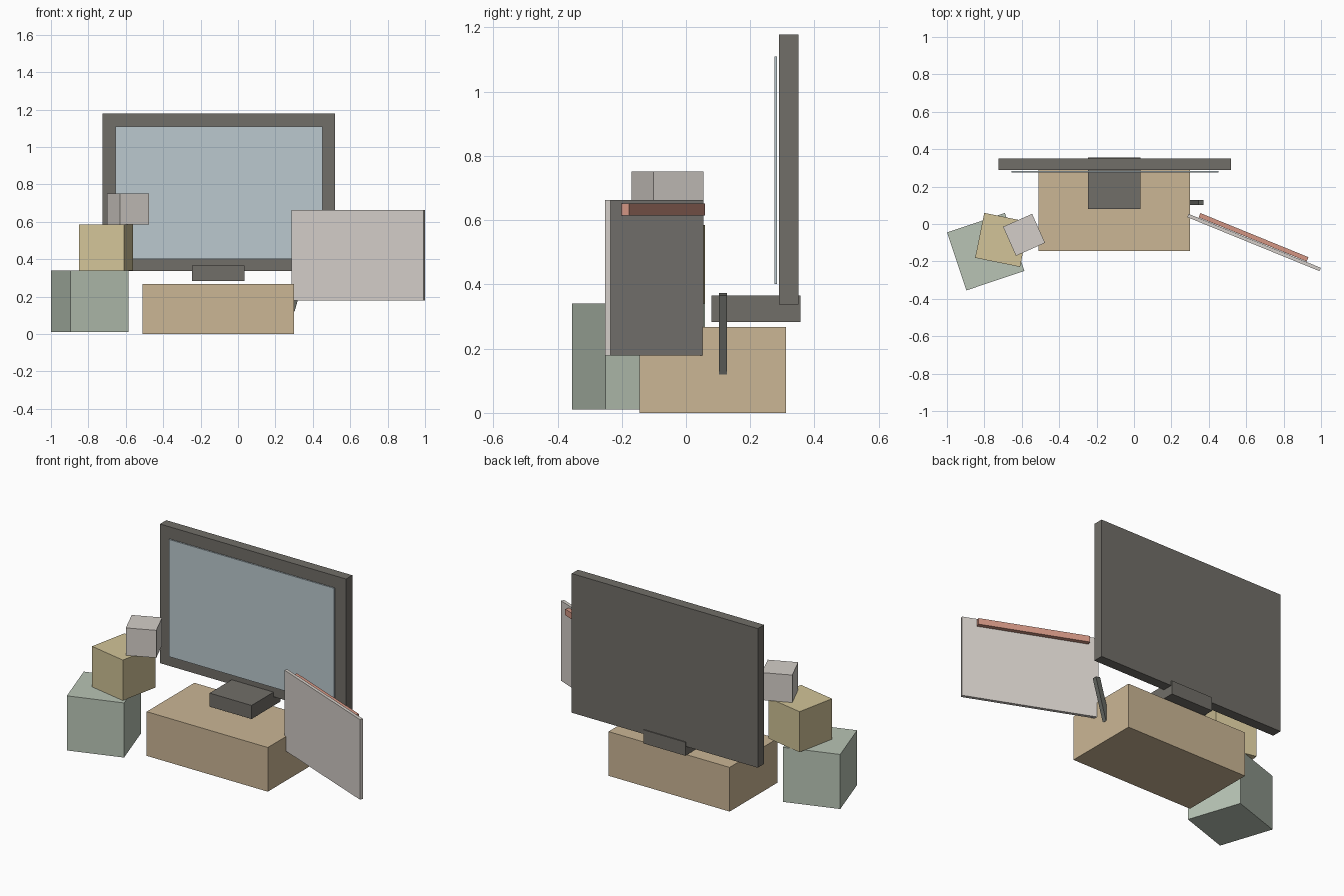
import bpy
from math import radians

default = bpy.data.objects.get("Cube")
if default:
    bpy.data.objects.remove(default, do_unlink=True)


def material(name, rgb):
    """Flat material from an 0-255 display colour, stored as linear."""
    linear = [((c / 255 + 0.055) / 1.055) ** 2.4 for c in rgb] + [1.0]
    mat = bpy.data.materials.new(name)
    mat.use_nodes = True
    mat.diffuse_color = linear
    bsdf = next(n for n in mat.node_tree.nodes if n.type == "BSDF_PRINCIPLED")
    bsdf.inputs["Base Color"].default_value = linear
    return mat


def box(name, mat, size, centre, turn=0, lean=0):
    """Box with baked dimensions; turn is about z, lean about y (degrees)."""
    bpy.ops.mesh.primitive_cube_add(size=1, location=centre)
    obj = bpy.context.object
    obj.name = name
    obj.scale = size
    obj.rotation_euler = (0, radians(lean), radians(turn))
    bpy.ops.object.transform_apply(location=False, rotation=False, scale=True)
    obj.data.materials.append(mat)
    return obj


wood = material("tan wood", (203, 182, 149))
charcoal = material("charcoal", (113, 110, 104))
dark_grey = material("dark grey", (102, 104, 99))
glass = material("pale blue glass", (187, 201, 207))
sage = material("sage green", (184, 196, 181))
straw = material("straw yellow", (210, 196, 152))
pale = material("pale warm grey", (212, 206, 200))
terracotta = material("terracotta", (211, 150, 132))

# Cabinet with the display on its foot
box("cabinet", wood, (0.81, 0.456, 0.267), (-0.105, 0.084, 0.1335))
box("display_foot", charcoal, (0.28, 0.277, 0.082), (-0.105, 0.2175, 0.324))
box("display_frame", charcoal, (1.244, 0.06, 0.841), (-0.103, 0.32, 0.7575))
box("display_screen", glass, (1.106, 0.008, 0.708), (-0.102, 0.279, 0.755))

# Stack of twisted cubes, each resting on the one below
box("large_block", sage, (0.327, 0.327, 0.33), (-0.793, -0.148, 0.175), turn=18.5)
box("middle_block", straw, (0.245, 0.245, 0.245), (-0.705, -0.085, 0.4625), turn=-11.5)
box("small_block", pale, (0.17, 0.17, 0.166), (-0.588, -0.058, 0.668), turn=24)

# Angled side panel with a rail on its rear face
box("side_panel", pale, (0.764, 0.019, 0.484), (0.642, -0.099, 0.42), turn=-22.2)
box("panel_rail", terracotta, (0.624, 0.025, 0.037), (0.639, -0.071, 0.6335), turn=-22.2)

# Leaning stick beside the cabinet
box("leaning_stick", dark_grey, (0.03, 0.026, 0.255), (0.323, 0.115, 0.2465), lean=16)
